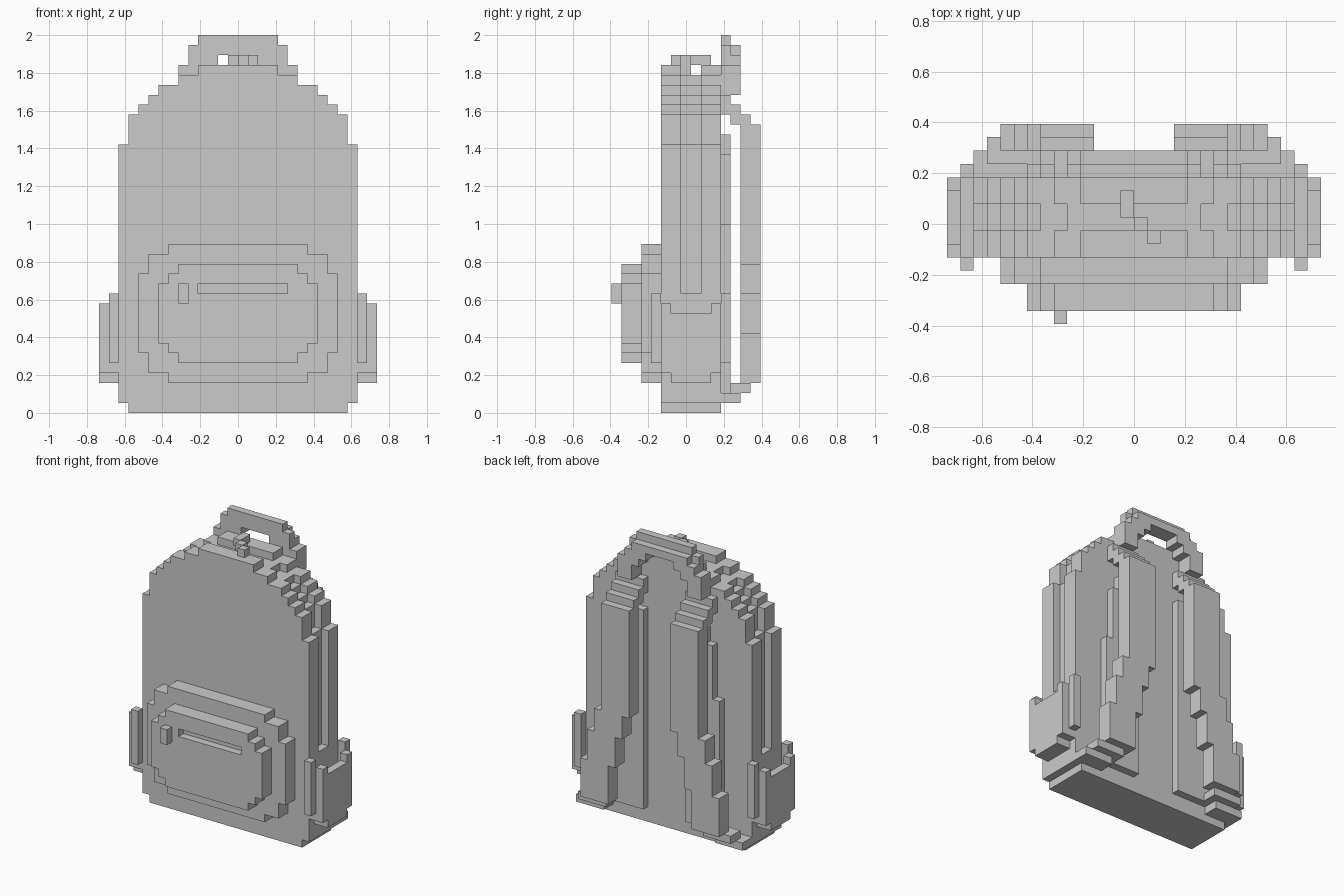
import bpy
import bmesh

U = 2 / 38          # edge length of one block
Y_MID = 7.5         # depth centre in blocks

if "Cube" in bpy.data.objects:
    bpy.data.objects.remove(bpy.data.objects["Cube"], do_unlink=True)


def chain(rows):
    """Stepped edge going up, from rows of (bottom, top, x)."""
    points = []
    for bottom, top, x in rows:
        points += [(x, bottom), (x, top)]
    return points


def mirrored(points):
    return [(-x, z) for x, z in reversed(points)]


def symmetric(rows):
    edge = chain(rows)
    return edge + mirrored(edge)


def band(rows):
    """Stepped strip from rows of (bottom, top, inner x, outer x)."""
    outer = chain([(b, t, x1) for b, t, x0, x1 in rows])
    inner = chain([(b, t, x0) for b, t, x0, x1 in rows])
    return outer + inner[::-1]


def rect(x0, x1, z0, z1):
    return [(x1, z0), (x1, z1), (x0, z1), (x0, z0)]


def arch(outer_rows, inner_rows):
    outer, inner = chain(outer_rows), chain(inner_rows)
    return outer + mirrored(outer) + [(-x, z) for x, z in inner] + inner[::-1]


def build(name, slabs, mirror=False):
    """One object from slabs of (front y, back y, outline)."""
    bm = bmesh.new()
    for y0, y1, outline in slabs:
        clean = [p for i, p in enumerate(outline) if p != outline[i - 1]]
        verts = [bm.verts.new((x * U, (y0 - Y_MID) * U, z * U)) for x, z in clean]
        face = bm.faces.new(verts)
        result = bmesh.ops.extrude_face_region(bm, geom=[face])
        moved = [g for g in result["geom"] if isinstance(g, bmesh.types.BMVert)]
        bmesh.ops.translate(bm, verts=moved, vec=(0, (y1 - y0) * U, 0))
    bmesh.ops.recalc_face_normals(bm, faces=bm.faces)
    mesh = bpy.data.meshes.new(name)
    bm.to_mesh(mesh)
    bm.free()
    obj = bpy.data.objects.new(name, mesh)
    bpy.context.collection.objects.link(obj)
    if mirror:
        obj.modifiers.new("Mirror", "MIRROR")
    return obj


# Main body: two outer shells with a recessed zip channel between them
base = [(0, 1, 11), (1, 12, 12)]
shoulders = [(12, 27, 12), (27, 30, 11), (30, 31, 10), (31, 32, 9),
             (32, 33, 8), (33, 34, 6)]
shell = symmetric(base + shoulders + [(34, 35, 4)])
channel = symmetric(base + [(b, t, x - 1) for b, t, x in shoulders])
build("body_front_shell", [(5, 7, shell)])
build("body_zip_channel", [(7, 9, channel)])
build("body_back_shell", [(9, 11, shell)])

# Zip pull lying across the top
build("top_zip_pull", [(6, 7, rect(1, 2, 35, 36)),
                       (7, 8, rect(0, 1, 34, 36)),
                       (8, 10, rect(-1, 0, 35, 36))])

# Front pocket in two tiers
build("front_pocket_base", [(3, 5, symmetric(
    [(3, 4, 7), (4, 6, 9), (6, 14, 10), (14, 16, 9), (16, 17, 7)]))])
pocket = build("front_pocket_face", [(1, 3, symmetric(
    [(5, 6, 6), (6, 7, 7), (7, 13, 8), (13, 14, 7), (14, 15, 6)]))])

# Zip slot cut into the pocket, with its pull
cutter = build("slot_cutter", [(0, 2, rect(-4, 5, 12, 13))])
cutter.hide_render = True
cut = pocket.modifiers.new("Slot", "BOOLEAN")
cut.operation = "DIFFERENCE"
cut.solver = "EXACT"
cut.object = cutter
bpy.context.view_layer.objects.active = pocket
bpy.ops.object.modifier_apply(modifier=cut.name)
bpy.data.objects.remove(cutter, do_unlink=True)
build("front_pocket_pull", [(0, 1, rect(-6, -5, 11, 13))])

# Open side pockets: corner posts, floor and outer panel
build("side_pocket_posts", [(4, 5, rect(12, 13, 5, 12)),
                            (11, 12, rect(12, 13, 5, 12))], mirror=True)
build("side_pocket_floor", [(5, 11, rect(12, 13, 4, 5)),
                            (6, 10, rect(12, 13, 3, 4))], mirror=True)
build("side_pocket_panel", [(5, 6, rect(13, 14, 4, 11)),
                            (6, 10, rect(13, 14, 3, 10)),
                            (10, 11, rect(13, 14, 4, 11))], mirror=True)

# Back padding behind each strap
build("back_padding", [(11, 12, band(
    [(2, 19, 3, 8), (19, 26, 3, 7), (26, 28, 3, 6)]))], mirror=True)

# Shoulder straps: long stepped band, upper curve and lower anchor
build("strap", [(13, 15, band(
    [(3, 8, 6, 10), (8, 12, 5, 9), (12, 15, 4, 8), (15, 29, 3, 7)]))], mirror=True)
build("strap_top", [(13, 14, rect(3, 7, 29, 30)),
                    (12, 13, rect(3, 7, 29, 31)),
                    (11, 12, rect(3, 7, 30, 32))], mirror=True)
build("strap_anchor", [(12, 14, rect(7, 11, 2, 3)),
                       (11, 13, rect(8, 12, 1, 2))], mirror=True)

# Carry handle: two stepped arches, the rear one lower
opening = [(32, 34, 4), (34, 35, 3), (35, 36, 2)]
build("handle_front", [(11, 12, arch(
    [(32, 35, 6), (35, 37, 5), (37, 38, 4)], opening))])
build("handle_back", [(12, 13, arch(
    [(32, 35, 6), (35, 36, 5), (36, 37, 4)], opening))])
